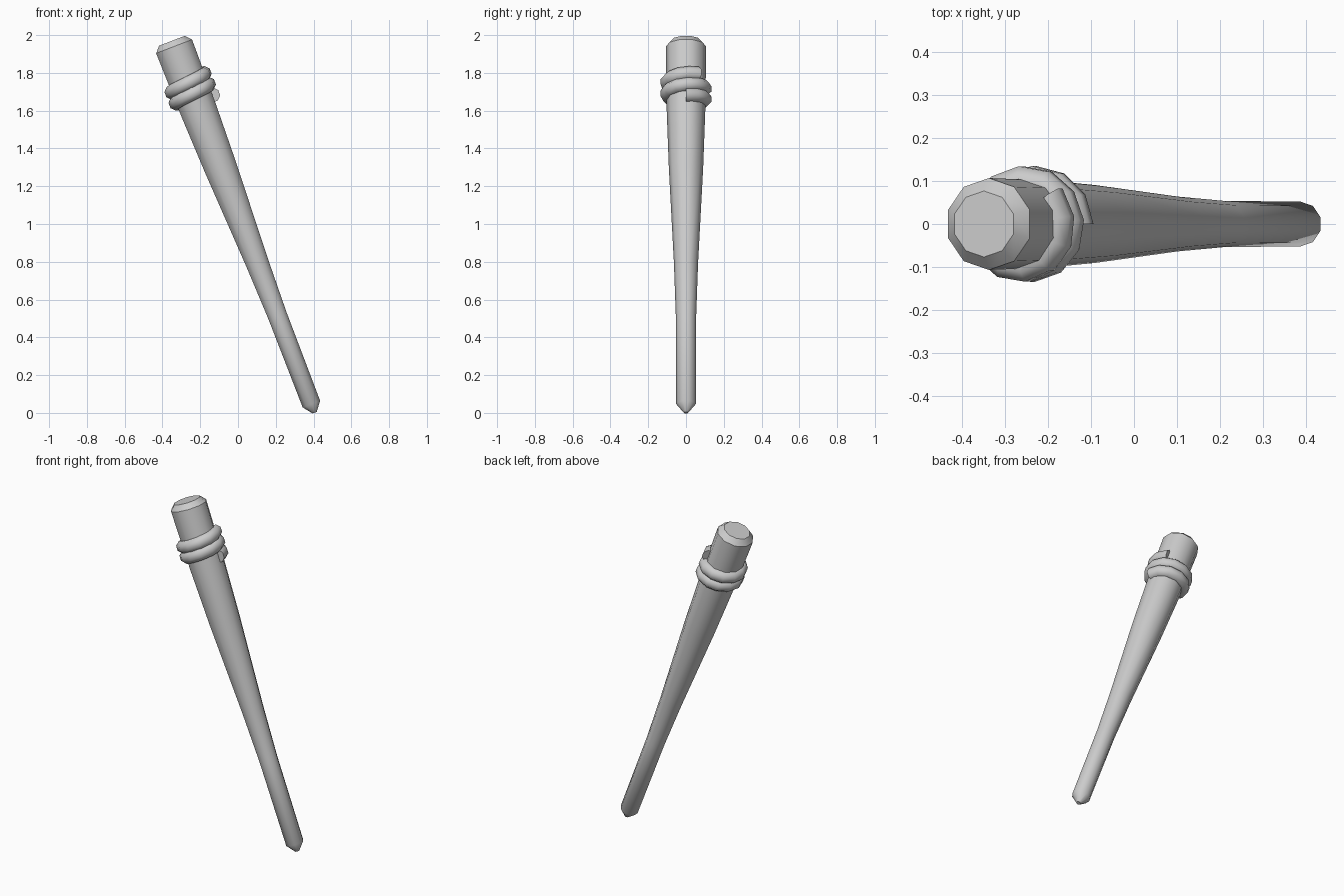
import bpy, bmesh, math
from mathutils import Vector

if "Cube" in bpy.data.objects:
    bpy.data.objects.remove(bpy.data.objects["Cube"])

TILT = math.radians(-21)
BASE = (0.395, 0, 0.03)


def loft(name, rings, sharp):
    """Skin a list of vertex rings, cap both ends, and lean it on the post axis."""
    bm = bmesh.new()
    loops = [[bm.verts.new(p) for p in ring] for ring in rings]
    n = len(loops[0])
    for a, b in zip(loops, loops[1:]):
        for i in range(n):
            j = (i + 1) % n
            bm.faces.new((a[i], a[j], b[j], b[i]))
    bm.faces.new(loops[0][::-1])
    bm.faces.new(loops[-1])
    bmesh.ops.remove_doubles(bm, verts=bm.verts, dist=0.0001)
    bmesh.ops.recalc_face_normals(bm, faces=bm.faces)
    mesh = bpy.data.meshes.new(name)
    bm.to_mesh(mesh)
    bm.free()
    ob = bpy.data.objects.new(name, mesh)
    bpy.context.collection.objects.link(ob)
    ob.location = BASE
    ob.rotation_euler = (0, TILT, 0)
    bpy.ops.object.select_all(action='DESELECT')
    ob.select_set(True)
    bpy.context.view_layer.objects.active = ob
    bpy.ops.object.shade_smooth_by_angle(angle=math.radians(sharp))
    return ob


# Ten-sided tapered post: (height along axis, radius)
profile = [(-0.031, 0.012), (0.018, 0.052), (0.52, 0.054), (0.82, 0.064),
           (1.36, 0.091), (1.68, 0.102), (2.046, 0.107), (2.078, 0.077)]
post_rings = []
for h, r in profile:
    angles = [math.radians(18 + 36 * i) for i in range(10)]
    post_rings.append([(r * math.cos(a), r * math.sin(a), h) for a in angles])
loft("post", post_rings, 40)

# Rope wound just over two turns round the post, with blunt cut ends
STEPS, TURNS, COIL, TUBE, SIDES = 25, 2.105, 0.099, 0.039, 8
rope_rings = []
for k in range(STEPS + 1):
    f = k / STEPS
    a = 2 * math.pi * TURNS * f
    out = Vector((math.cos(a), math.sin(a), 0))
    centre = out * COIL + Vector((0, 0, 1.732 + 0.128 * f))
    ring = []
    for i in range(SIDES):
        b = 2 * math.pi * (i + 0.5) / SIDES
        ring.append(centre + out * (TUBE * math.cos(b)) + Vector((0, 0, TUBE * math.sin(b))))
    rope_rings.append(ring)
loft("rope_coil", rope_rings, 60)
